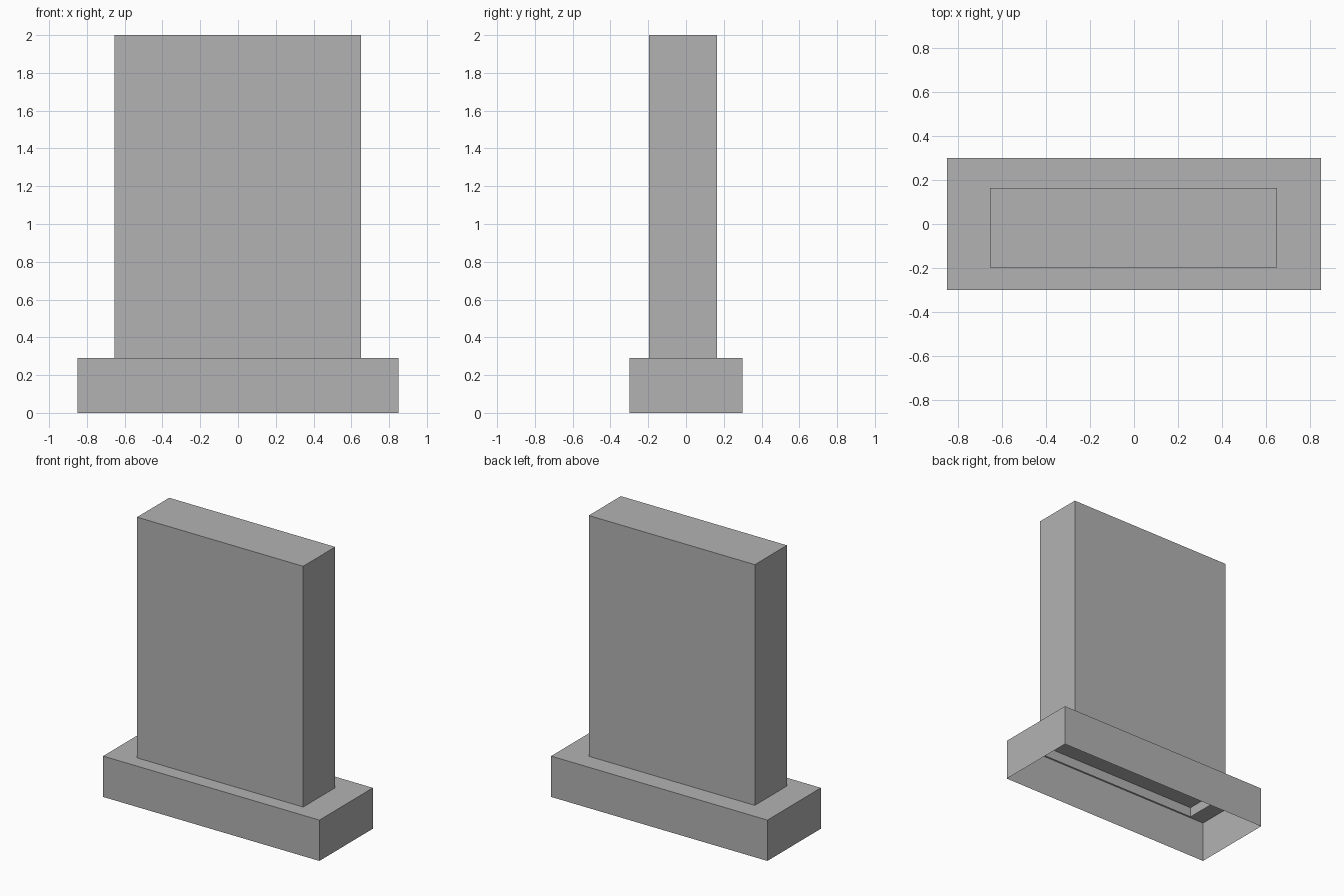
import bpy
import bmesh
from mathutils import Vector

default_cube = bpy.data.objects.get("Cube")
if default_cube:
    bpy.data.objects.remove(default_cube, do_unlink=True)

# Plain grey stone
stone = bpy.data.materials.new("grey stone")
stone.use_nodes = True
colour = (0.45, 0.45, 0.45, 1)
stone.diffuse_color = colour
stone.node_tree.nodes["Principled BSDF"].inputs["Base Color"].default_value = colour


def open_box(name, low, high):
    """Box shell between two corners, without a bottom face."""
    low, high = Vector(low), Vector(high)
    bm = bmesh.new()
    bmesh.ops.create_cube(bm, size=1)
    bmesh.ops.scale(bm, vec=high - low, verts=bm.verts)
    bmesh.ops.translate(bm, vec=(low + high) / 2, verts=bm.verts)
    bm.normal_update()
    bottom = [f for f in bm.faces if f.normal.z < -0.5]
    bmesh.ops.delete(bm, geom=bottom, context='FACES')
    mesh = bpy.data.meshes.new(name)
    bm.to_mesh(mesh)
    bm.free()
    mesh.materials.append(stone)
    obj = bpy.data.objects.new(name, mesh)
    bpy.context.collection.objects.link(obj)
    return obj


# Wide plinth, hollow from below
open_box("plinth", (-0.85, -0.3, 0), (0.85, 0.3, 0.29))

# Upright slab, set slightly into the plinth
open_box("upright_slab", (-0.655, -0.197, 0.22), (0.65, 0.163, 2))
